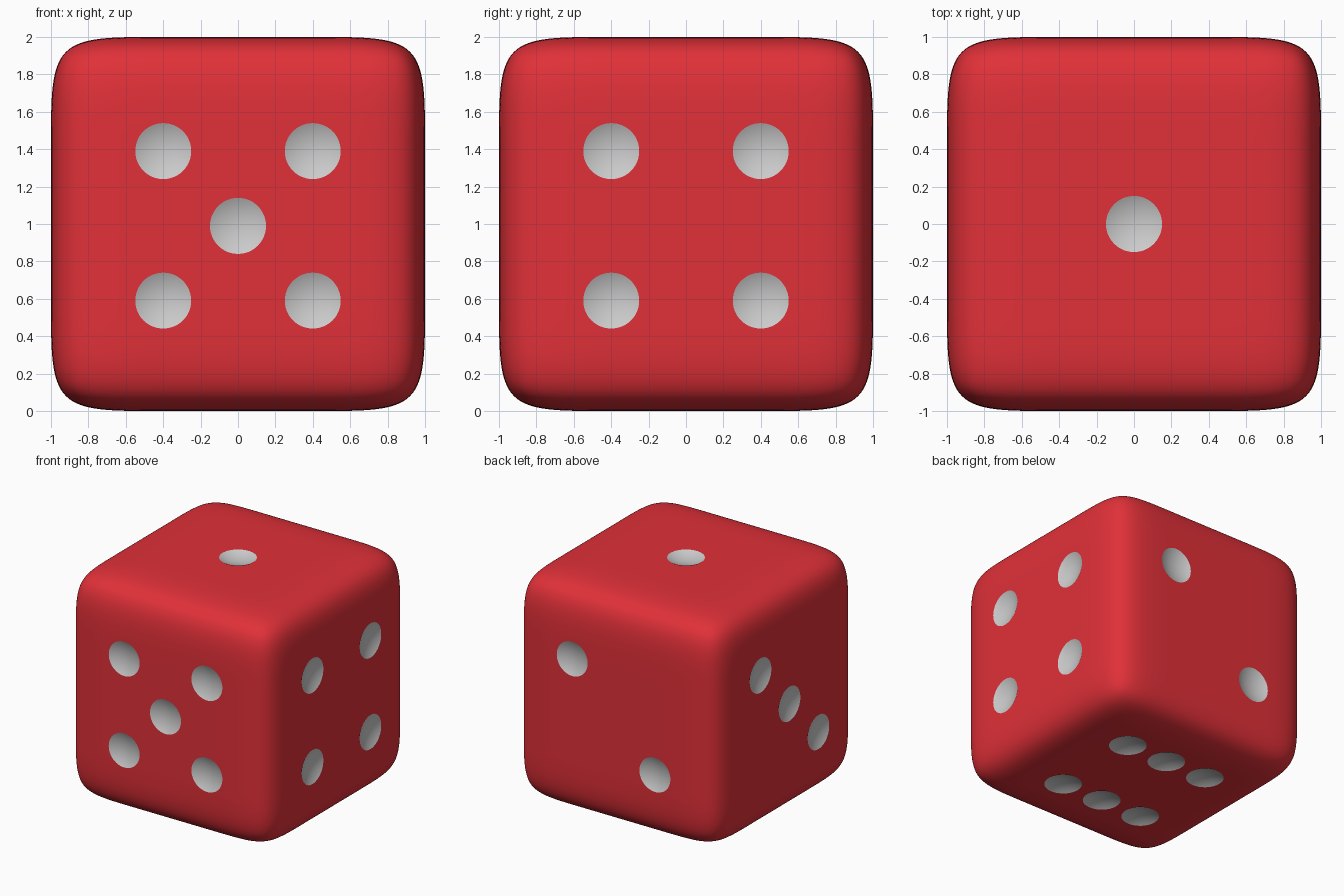
import bpy, bmesh
from mathutils import Vector, Matrix

if "Cube" in bpy.data.objects:
    bpy.data.objects.remove(bpy.data.objects["Cube"])

HOLD = 0.48             # distance of holding loops from the cube edges
PIP_R, DEPTH = 0.15, 0.035
SPACING = 0.4


def material(name, rgb):
    m = bpy.data.materials.new(name)
    m.diffuse_color = (*rgb, 1)
    m.use_nodes = True
    m.node_tree.nodes["Principled BSDF"].inputs["Base Color"].default_value = m.diffuse_color
    return m


def make_object(name, bm, mats):
    mesh = bpy.data.meshes.new(name)
    bm.to_mesh(mesh)
    bm.free()
    for m in mats:
        mesh.materials.append(m)
    ob = bpy.data.objects.new(name, mesh)
    bpy.context.collection.objects.link(ob)
    return ob


mats = [material("red", (0.75, 0.03, 0.04)), material("pip_grey", (0.6, 0.6, 0.6))]

# Body: cube with holding loops, rounded by subdivision
bm = bmesh.new()
bmesh.ops.create_cube(bm, size=2)
for axis in ((1, 0, 0), (0, 1, 0), (0, 0, 1)):
    for s in (-1, 1):
        bmesh.ops.bisect_plane(bm, geom=bm.verts[:] + bm.edges[:] + bm.faces[:],
                               plane_co=Vector(axis) * s * (1 - HOLD), plane_no=axis)
bmesh.ops.translate(bm, verts=bm.verts[:], vec=(0, 0, 1))
body = make_object("die_body", bm, mats)
sub = body.modifiers.new("round", 'SUBSURF')
sub.levels = sub.render_levels = 4

# One dish-shaped pip cutter: a spherical cap reaching slightly above the surface
radius = (PIP_R ** 2 + DEPTH ** 2) / (2 * DEPTH)
bm = bmesh.new()
bmesh.ops.create_uvsphere(bm, u_segments=48, v_segments=96, radius=radius)
bmesh.ops.translate(bm, verts=bm.verts[:], vec=(0, 0, radius - DEPTH))
bmesh.ops.bisect_plane(bm, geom=bm.verts[:] + bm.edges[:] + bm.faces[:],
                       plane_co=(0, 0, 0.02), plane_no=(0, 0, 1), clear_outer=True)
bmesh.ops.holes_fill(bm, edges=[e for e in bm.edges if e.is_boundary], sides=0)
bmesh.ops.recalc_face_normals(bm, faces=bm.faces[:])
pip = bpy.data.meshes.new("pip")
bm.to_mesh(pip)
bm.free()

# Pip layouts: face normal -> grid positions along the other two axes (in order x, y, z)
four = [(-1, -1), (-1, 1), (1, -1), (1, 1)]
faces = {
    (0, 0, 1): [(0, 0)],
    (0, 1, 0): [(1, 1), (-1, -1)],
    (-1, 0, 0): [(1, 1), (0, 0), (-1, -1)],
    (1, 0, 0): four,
    (0, -1, 0): four + [(0, 0)],
    (0, 0, -1): four + [(0, -1), (0, 1)],
}
bm = bmesh.new()
for normal, spots in faces.items():
    n = Vector(normal)
    u, v = [Vector(a) for a in ((1, 0, 0), (0, 1, 0), (0, 0, 1)) if abs(n.dot(Vector(a))) < 0.5]
    centre = Vector((0, 0, 1 if n.z else 0.99)) + n
    for a, b in spots:
        copy = pip.copy()
        copy.transform(Matrix.Translation(centre + SPACING * (a * u + b * v))
                       @ n.to_track_quat('Z', 'Y').to_matrix().to_4x4())
        bm.from_mesh(copy)
        bpy.data.meshes.remove(copy)
for f in bm.faces:
    f.material_index = 1
cutter = make_object("pip_cutter", bm, mats)
cutter.hide_render = True

# Carve the pips, then smooth while keeping their rims crisp
cut = body.modifiers.new("pips", 'BOOLEAN')
cut.operation = 'DIFFERENCE'
cut.solver = 'EXACT'
cut.object = cutter
bpy.context.view_layer.objects.active = body
body.select_set(True)
for name in ("round", "pips"):
    bpy.ops.object.modifier_apply(modifier=name)
bpy.data.objects.remove(cutter)
bpy.ops.object.shade_smooth_by_angle(angle=0.26)
